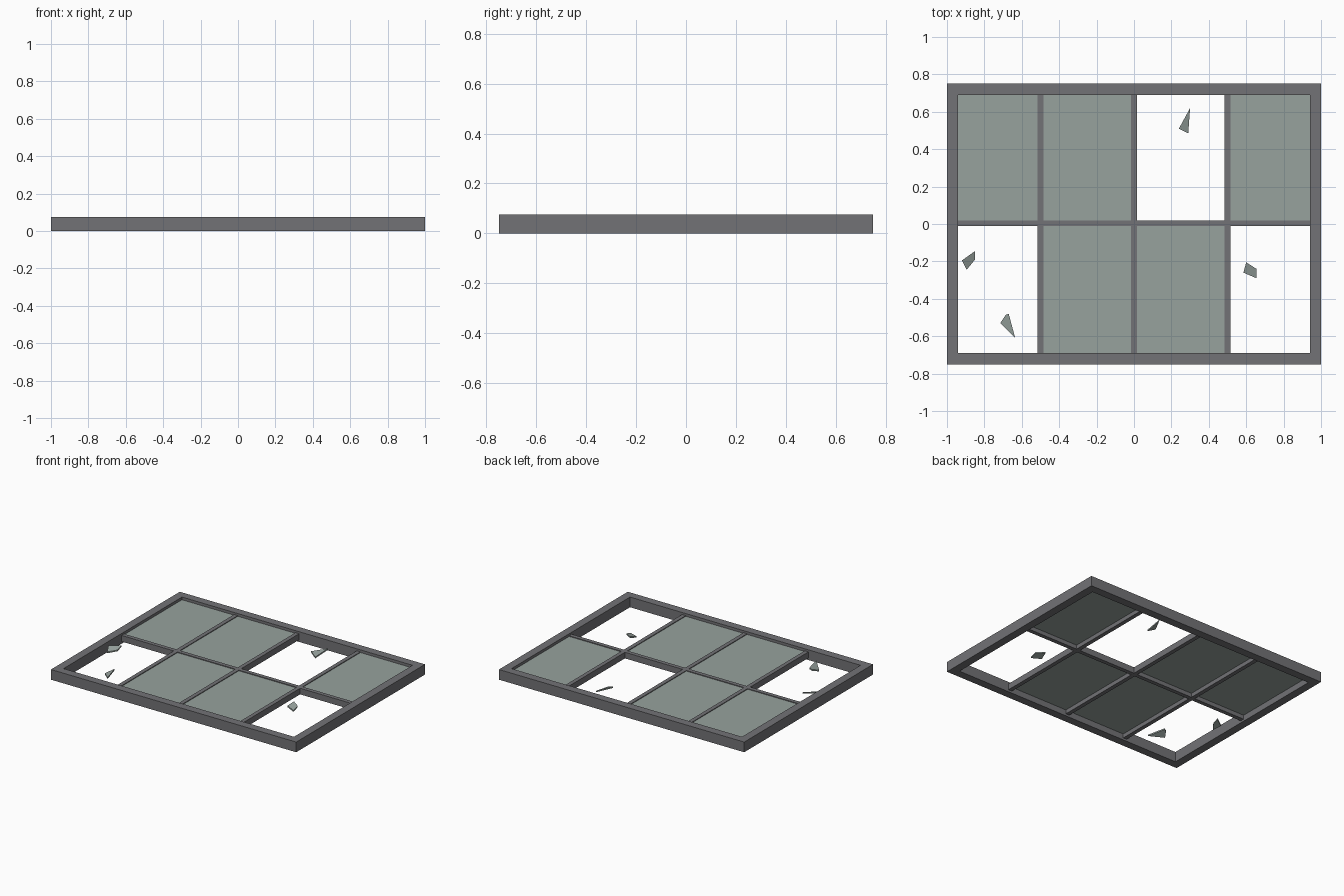
import bpy, bmesh
from mathutils import Vector

if "Cube" in bpy.data.objects:
    bpy.data.objects.remove(bpy.data.objects["Cube"])

def material(name, col):
    m = bpy.data.materials.new(name)
    m.diffuse_color = (*col, 1)
    m.use_nodes = True
    m.node_tree.nodes["Principled BSDF"].inputs["Base Color"].default_value = m.diffuse_color
    return m

METAL = material("dark_metal", (0.17, 0.17, 0.18))
GLASS = material("dusty_glass", (0.31, 0.36, 0.34))

def add(name, bm, mat):
    bmesh.ops.recalc_face_normals(bm, faces=bm.faces)
    me = bpy.data.meshes.new(name)
    bm.to_mesh(me)
    bm.free()
    me.materials.append(mat)
    ob = bpy.data.objects.new(name, me)
    bpy.context.collection.objects.link(ob)
    return ob

def box(name, x0, x1, y0, y1, z0, z1, mat):
    bm = bmesh.new()
    bmesh.ops.create_cube(bm, size=1)
    for v in bm.verts:
        v.co = ((x0 + x1) / 2 + v.co.x * (x1 - x0),
                (y0 + y1) / 2 + v.co.y * (y1 - y0),
                (z0 + z1) / 2 + v.co.z * (z1 - z0))
    return add(name, bm, mat)

IX, IY, H = 0.94, 0.69, 0.075

# Outer frame: one mitred ring
bm = bmesh.new()
corners = [(-1, -1), (1, -1), (1, 1), (-1, 1)]
rings = []
for sx, sy, z in ((1, .75, 0), (1, .75, H), (IX, IY, H), (IX, IY, 0)):
    rings.append([bm.verts.new((a * sx, b * sy, z)) for a, b in corners])
for k in range(4):
    r, s = rings[k], rings[(k + 1) % 4]
    for i in range(4):
        j = (i + 1) % 4
        bm.faces.new((r[i], r[j], s[j], s[i]))
add("outer_frame", bm, METAL)

# Glazing bars
W, B0, B1 = 0.015, 0.015, 0.06
for i, x in enumerate((-0.5, 0, 0.5)):
    box(f"long_bar_{i}", x - W, x + W, -IY, IY, B0, B1, METAL)
box("cross_bar", -IX, IX, -W + 0.003, W + 0.003, B0, B1, METAL)

# Surviving panes
xs = [(-IX, -0.5), (-0.5, 0), (0, 0.5), (0.5, IX)]
rows = [(-IY, 0), (0, IY)]
for col, row in ((0, 1), (1, 1), (3, 1), (1, 0), (2, 0)):
    box(f"pane_{col}_{row}", *xs[col], *rows[row], 0.045, 0.055, GLASS)

# Loose shards: tilted outlines with a little thickness
shards = [
    [(.30, .62, .05), (.24, .51, .055), (.29, .485, .035)],
    [(-.92, -.195, .055), (-.85, -.145, .055), (-.85, -.19, .04), (-.895, -.245, .035)],
    [(-.715, -.53, .035), (-.685, -.485, .05), (-.67, -.48, .06), (-.635, -.61, .055)],
    [(.60, -.205, .055), (.655, -.24, .05), (.655, -.29, .035), (.585, -.26, .04)],
]
for n, pts in enumerate(shards):
    bm = bmesh.new()
    lo = [bm.verts.new(Vector(p) - Vector((0, 0, .005))) for p in pts]
    hi = [bm.verts.new(Vector(p) + Vector((0, 0, .005))) for p in pts]
    bm.faces.new(lo[::-1])
    bm.faces.new(hi)
    for i in range(len(pts)):
        j = (i + 1) % len(pts)
        bm.faces.new((lo[i], lo[j], hi[j], hi[i]))
    add(f"glass_shard_{n}", bm, GLASS)
